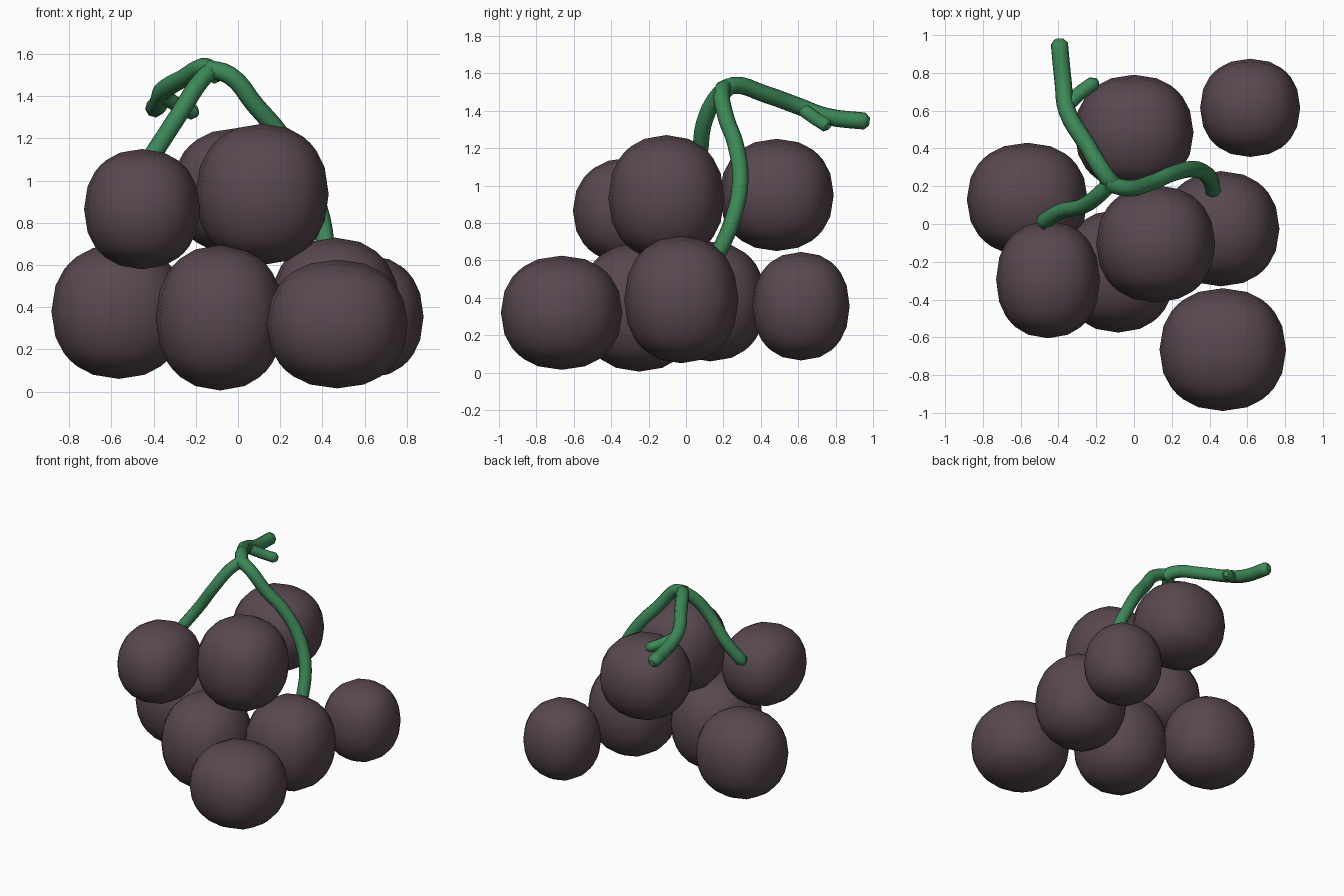
import bpy, bmesh
from mathutils import Vector

if "Cube" in bpy.data.objects:
    bpy.data.objects.remove(bpy.data.objects["Cube"])


def material(name, rgb):
    m = bpy.data.materials.new(name)
    m.diffuse_color = (*rgb, 1)
    m.use_nodes = True
    m.node_tree.nodes["Principled BSDF"].inputs["Base Color"].default_value = m.diffuse_color
    return m


PURPLE = material("grape purple", (0.098, 0.064, 0.078))
GREEN = material("stem green", (0.045, 0.25, 0.095))


def grape(name, centre, radii, power=2.15):
    """Slightly boxy ball made from a subdivided cube."""
    bm = bmesh.new()
    bmesh.ops.create_cube(bm, size=2)
    bmesh.ops.subdivide_edges(bm, edges=bm.edges[:], cuts=5, use_grid_fill=True)
    for v in bm.verts:
        p = Vector([c * (1.25 - 0.25 * c * c) for c in v.co])
        length = sum(abs(c) ** power for c in p) ** (1 / power)
        v.co = Vector([p[i] / length * radii[i] for i in range(3)])
    for f in bm.faces:
        f.smooth = True
    me = bpy.data.meshes.new(name)
    bm.to_mesh(me)
    bm.free()
    me.materials.append(PURPLE)
    ob = bpy.data.objects.new(name, me)
    ob.location = centre
    bpy.context.collection.objects.link(ob)


def branch(name, points, radius):
    """Smooth tube with tapered, rounded ends."""
    cu = bpy.data.curves.new(name, 'CURVE')
    cu.dimensions = '3D'
    cu.bevel_depth = radius
    cu.bevel_resolution = 2
    cu.resolution_u = 4
    cu.use_fill_caps = True
    sp = cu.splines.new('BEZIER')
    # short extra end point rounds the tip
    tip = Vector(points[-1]) + (Vector(points[-1]) - Vector(points[-2])).normalized() * 0.025
    pts = points + [tip]
    sp.bezier_points.add(len(pts) - 1)
    for i, (bp, p) in enumerate(zip(sp.bezier_points, pts)):
        bp.co = p
        bp.handle_left_type = bp.handle_right_type = 'AUTO'
        bp.radius = 0.5 if i == len(pts) - 1 else 1
    ob = bpy.data.objects.new(name, cu)
    bpy.context.collection.objects.link(ob)
    cu.materials.append(GREEN)
    bpy.ops.object.select_all(action='DESELECT')
    ob.select_set(True)
    bpy.context.view_layer.objects.active = ob
    bpy.ops.object.convert(target='MESH')
    bpy.ops.object.shade_smooth()


# Bottom layer of grapes
grape("grape_left", (-0.565, 0.13, 0.38), (0.32, 0.30, 0.32))
grape("grape_front_middle", (-0.085, -0.25, 0.35), (0.305, 0.325, 0.345))
grape("grape_right", (0.46, -0.025, 0.39), (0.31, 0.305, 0.34))
grape("grape_front_right", (0.47, -0.665, 0.32), (0.335, 0.325, 0.305))
grape("grape_back_right", (0.615, 0.615, 0.355), (0.265, 0.26, 0.29))
# Top layer of grapes
grape("grape_upper_left", (-0.455, -0.295, 0.865), (0.275, 0.31, 0.285))
grape("grape_upper_middle", (0.115, -0.105, 0.935), (0.315, 0.31, 0.335))
grape("grape_upper_back", (0.0, 0.485, 0.95), (0.315, 0.305, 0.30))

# Main stem reaching backwards, with a short side twig
branch("main_stem", [(-0.10, 0.20, 1.50), (-0.145, 0.25, 1.535), (-0.25, 0.42, 1.49),
                     (-0.355, 0.60, 1.425), (-0.375, 0.75, 1.37), (-0.395, 0.955, 1.345)], 0.046)
branch("side_twig", [(-0.36, 0.62, 1.41), (-0.29, 0.69, 1.36), (-0.215, 0.745, 1.325)], 0.038)
# Two stalks running down to the grapes
branch("left_stalk", [(-0.12, 0.22, 1.53), (-0.18, 0.16, 1.47), (-0.27, 0.095, 1.33),
                      (-0.38, 0.07, 1.16), (-0.48, 0.01, 1.01)], 0.043)
branch("right_stalk", [(-0.15, 0.22, 1.53), (-0.04, 0.19, 1.50), (0.08, 0.215, 1.36), (0.20, 0.265, 1.22),
                       (0.32, 0.29, 1.02), (0.395, 0.25, 0.82), (0.42, 0.17, 0.63)], 0.044)
